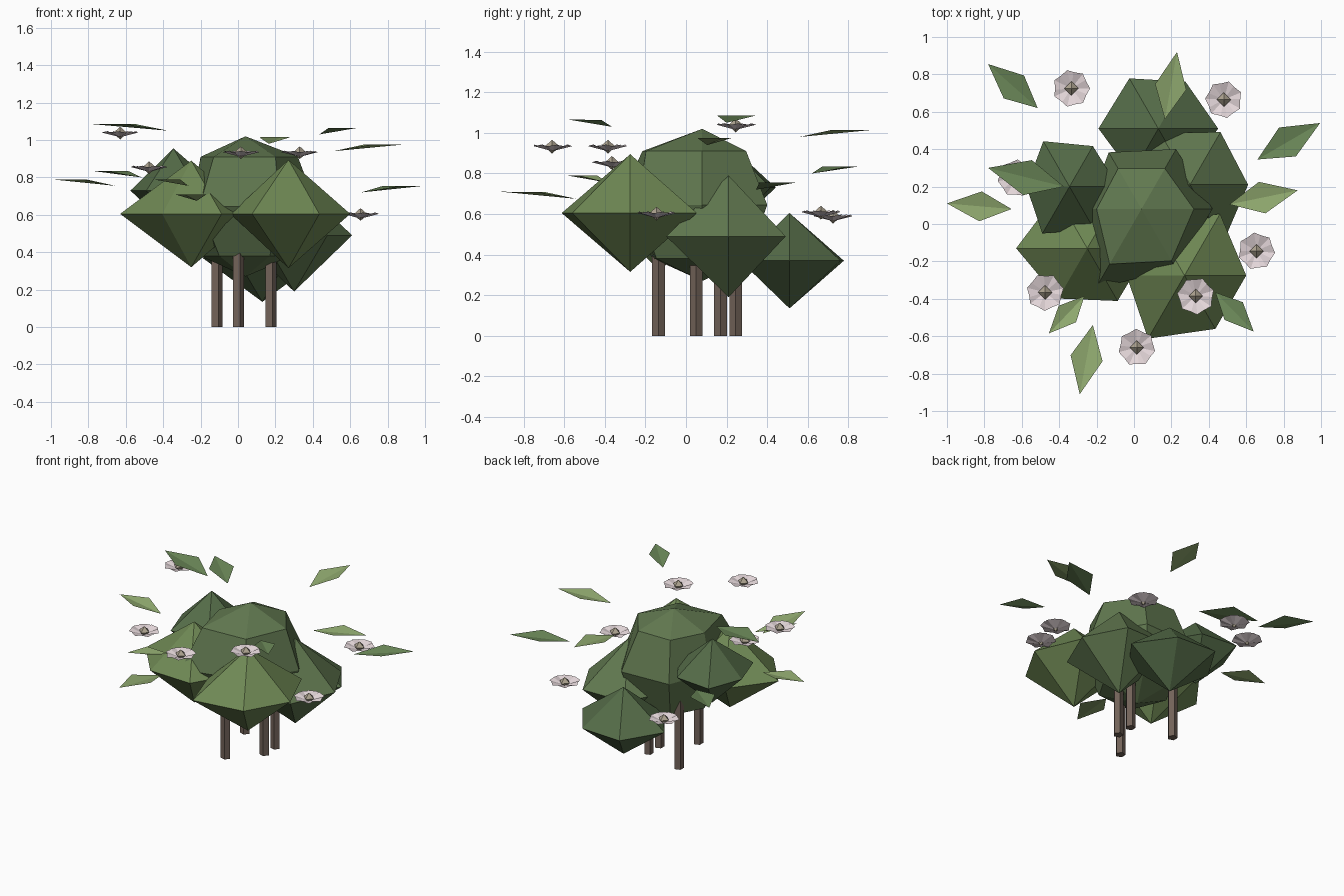
import bpy, math
from mathutils import Vector

if "Cube" in bpy.data.objects:
    bpy.data.objects.remove(bpy.data.objects["Cube"])


def material(name, rgb):
    m = bpy.data.materials.new(name)
    m.diffuse_color = (*rgb, 1)
    m.use_nodes = True
    m.node_tree.nodes["Principled BSDF"].inputs["Base Color"].default_value = m.diffuse_color
    return m


OLIVE = material("olive_green", (0.16, 0.25, 0.09))
MID = material("mid_green", (0.12, 0.19, 0.08))
DARK = material("dark_green", (0.09, 0.15, 0.065))
LEAF_LIGHT = material("light_leaf", (0.28, 0.40, 0.16))
LEAF_DARK = material("dark_leaf", (0.15, 0.25, 0.10))
BARK = material("bark", (0.17, 0.125, 0.10))
PETAL = material("petal_pink", (0.78, 0.68, 0.70))
CENTRE = material("flower_centre", (0.42, 0.37, 0.28))


def build(name, verts, faces, mat):
    me = bpy.data.meshes.new(name)
    me.from_pydata([tuple(v) for v in verts], [], faces)
    me.materials.append(mat)
    ob = bpy.data.objects.new(name, me)
    bpy.context.collection.objects.link(ob)
    return ob


def ball(name, centre, height, rings, mat):
    """Poles plus rings of (z fraction, radii); rings run top to bottom."""
    cx, cy, cz = centre
    n = len(rings[0][1])
    verts = [(cx, cy, cz + height)]
    for zf, radii in rings:
        for i, r in enumerate(radii):
            a = math.tau * i / n
            verts.append((cx + r * math.cos(a), cy + r * math.sin(a), cz + zf * height))
    verts.append((cx, cy, cz - height))
    last = len(verts) - 1
    faces = []
    for i in range(n):
        j = (i + 1) % n
        faces.append((0, 1 + i, 1 + j))
        for k in range(len(rings) - 1):
            t, b = 1 + k * n, 1 + (k + 1) * n
            faces.append((t + i, b + i, b + j, t + j))
        b = 1 + (len(rings) - 1) * n
        faces.append((b + i, last, b + j))
    return build(name, verts, faces, mat)


# Central dome
ball("foliage_dome", (0.04, 0.08, 0.645), 0.375, [
    (0.707, [0.28, 0.25, 0.25, 0.24, 0.34, 0.32]),
    (0.0, [0.38, 0.37, 0.35, 0.29, 0.49, 0.37]),
    (-0.707, [0.26, 0.26, 0.25, 0.24, 0.28, 0.26])], MID)

# Surrounding six-sided clumps: centre, half height, radii from +x counterclockwise
clumps = [
    ((0.27, -0.275, 0.605), 0.29, [0.33, 0.38, 0.33, 0.31, 0.39, 0.33], OLIVE),
    ((-0.25, -0.13, 0.605), 0.285, [0.33, 0.33, 0.33, 0.38, 0.31, 0.325], OLIVE),
    ((-0.345, 0.20, 0.73), 0.225, [0.26, 0.25, 0.28, 0.23, 0.29, 0.26], DARK),
    ((0.13, 0.51, 0.37), 0.235, [0.32, 0.29, 0.31, 0.32, 0.28, 0.28], DARK),
    ((0.30, 0.21, 0.49), 0.30, [0.31, 0.325, 0.32, 0.31, 0.35, 0.355], MID),
]
for i, (c, h, radii, mat) in enumerate(clumps):
    ball(f"foliage_clump_{i + 1}", c, h, [(0.0, radii)], mat)

# Five-sided stems
for i, (x, y) in enumerate([(0, -0.135), (-0.115, 0.245), (0.173, 0.05), (0.173, 0.17)]):
    ring = [(x + 0.033 * math.cos(math.tau * k / 5), y + 0.033 * math.sin(math.tau * k / 5))
            for k in range(5)]
    verts = [(a, b, z) for z in (0, 0.55) for a, b in ring]
    faces = [(k, (k + 1) % 5, 5 + (k + 1) % 5, 5 + k) for k in range(5)]
    faces += [(4, 3, 2, 1, 0), (5, 6, 7, 8, 9)]
    build(f"stem_{i + 1}", verts, faces, BARK)

# Folded leaves: base xy, tip xy, base z, colour
leaves = [
    ((-0.515, 0.62), (-0.78, 0.855), 0.80, LEAF_DARK),
    ((-0.375, 0.20), (-0.78, 0.30), 1.05, LEAF_DARK),
    ((-0.655, 0.08), (-1.0, 0.11), 0.755, LEAF_LIGHT),
    ((-0.265, -0.385), (-0.455, -0.585), 0.755, LEAF_LIGHT),
    ((-0.22, -0.54), (-0.29, -0.91), 0.675, LEAF_LIGHT),
    ((0.435, -0.365), (0.64, -0.575), 1.03, LEAF_DARK),
    ((0.51, 0.105), (0.875, 0.18), 0.94, LEAF_LIGHT),
    ((0.66, 0.345), (0.995, 0.54), 0.72, LEAF_DARK),
    ((0.165, 0.56), (0.23, 0.92), 0.98, LEAF_LIGHT),
]
for i, (b, t, z, mat) in enumerate(leaves):
    base, tip = Vector((*b, z)), Vector((*t, z + 0.035))
    along = tip - base
    side = Vector((-along.y, along.x, 0)).normalized() * along.length * 0.23
    mid = base + along * 0.48 + Vector((0, 0, 0.018))
    build(f"leaf_{i + 1}", [base, mid - side, tip, mid + side], [(0, 1, 2), (0, 2, 3)], mat)

# Flowers: ring of overlapping kite petals with a faceted centre
flowers = [(-0.335, 0.725, 0.565), (0.48, 0.665, 0.585), (0.655, -0.145, 0.58),
           (0.33, -0.385, 0.91), (0.015, -0.66, 0.91), (-0.475, -0.365, 0.83),
           (-0.63, 0.245, 1.015)]
for i, (x, y, z) in enumerate(flowers):
    verts, faces = [], []
    for k in range(7):
        a = math.tau * k / 7 + i * 0.4
        u, v = (math.cos(a), math.sin(a)), (-math.sin(a), math.cos(a))
        n = len(verts)
        for r, s, dz in ((0, 0, 0), (0.075, -0.045, 0.03), (0.1, 0, 0.025), (0.075, 0.045, 0.033)):
            verts.append((x + r * u[0] + s * v[0], y + r * u[1] + s * v[1], z + dz))
        faces += [(n, n + 1, n + 2), (n, n + 2, n + 3)]
    build(f"flower_petals_{i + 1}", verts, faces, PETAL)
    ball(f"flower_centre_{i + 1}", (x, y, z + 0.022), 0.034, [(0.0, [0.038] * 4)], CENTRE)
